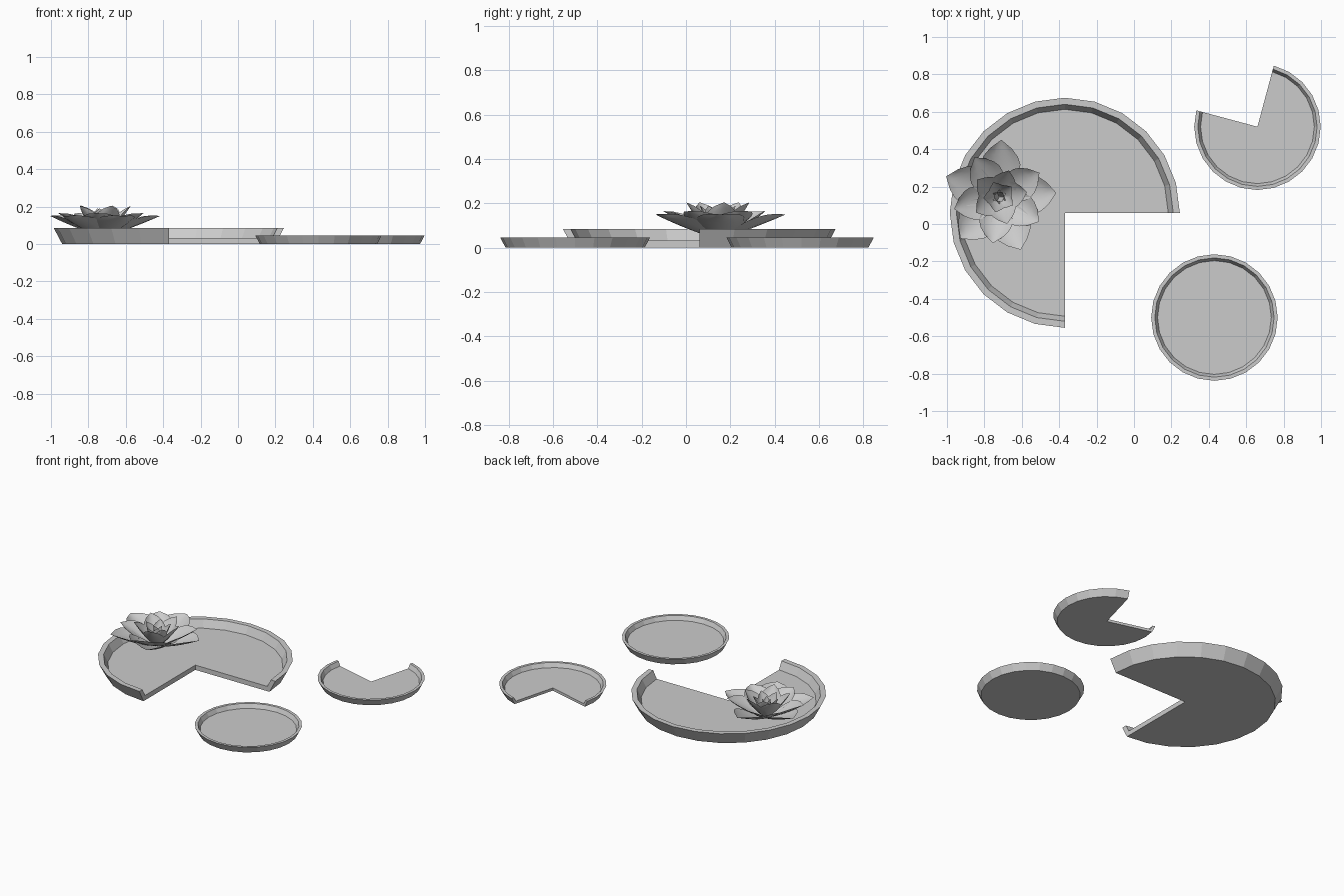
import bpy, bmesh
from math import sin, cos, pi, radians

if "Cube" in bpy.data.objects:
    bpy.data.objects.remove(bpy.data.objects["Cube"])


def finish(bm, name):
    bmesh.ops.recalc_face_normals(bm, faces=bm.faces)
    me = bpy.data.meshes.new(name)
    bm.to_mesh(me)
    bm.free()
    ob = bpy.data.objects.new(name, me)
    bpy.context.collection.objects.link(ob)
    return ob


# Pad section (radius, z): underside centre, outer wall, rim, floor centre
PROFILE = [(0, 0), (0.57, 0), (0.615, 0.085), (0.58, 0.085), (0.553, 0.033), (0, 0.033)]


def pad(name, x, y, scale, start=0, sweep=360):
    bm = bmesh.new()
    vs = [bm.verts.new((r * scale, 0, z * scale)) for r, z in PROFILE]
    closed = sweep == 360
    n = len(vs)
    edges = [bm.edges.new((vs[i], vs[(i + 1) % n])) for i in range(n - 1 if closed else n)]
    if not closed:
        cap = bm.faces.new(vs)
        geom = [cap]
    else:
        geom = vs + edges
    bmesh.ops.spin(bm, geom=geom, cent=(0, 0, 0), axis=(0, 0, 1),
                   angle=radians(sweep), steps=sweep // 15)
    bmesh.ops.remove_doubles(bm, verts=bm.verts, dist=1e-5)
    ob = finish(bm, name)
    ob.location = (x, y, 0)
    ob.rotation_euler.z = radians(start)
    return ob


pad("large_notched_pad", -0.37, 0.06, 1.0, 0, 270)
pad("small_notched_pad", 0.66, 0.52, 0.55, 165, 270)
pad("small_round_pad", 0.43, -0.50, 0.55)


# Cupped petal: narrow base, widest past the middle, pointed tip
def petal(bm, angle, reach, height, width, cup, curve):
    a = radians(angle)
    nu, nv = 8, 6
    rows = []
    for i in range(nu + 1):
        u = i / nu
        half = width / 2 * max(sin(pi * u ** 1.25), 0) ** 0.8
        row = []
        for j in range(nv + 1):
            v = 2 * j / nv - 1
            lift = cup * half * v * v
            slope = height / (reach + height)
            r = reach * u - lift * slope
            t = half * v
            z = height * u ** curve + lift * (1 - slope)
            row.append(bm.verts.new((r * cos(a) - t * sin(a), r * sin(a) + t * cos(a), z)))
        rows.append(row)
    for p, q in zip(rows, rows[1:]):
        for j in range(nv):
            bm.faces.new((p[j], p[j + 1], q[j + 1], q[j]))


# Petal rings: angles, reach, height, width, cup, curve
RINGS = [
    ("outer_petals", (4, 88, 159, 227, 292), 0.305, 0.11, 0.215, 0.45, 1.2),
    ("second_petals", (31, 122, 195, 262, 328), 0.25, 0.125, 0.18, 0.5, 1.2),
    ("third_petals", (10, 70, 142, 214, 286), 0.15, 0.165, 0.14, 0.5, 1.3),
    ("inner_petals", (40, 112, 184, 256, 328), 0.085, 0.15, 0.10, 0.6, 1.4),
    ("bud_petals", (60, 180, 300), 0.03, 0.135, 0.075, 0.6, 1.5),
]
for name, angles, *shape in RINGS:
    bm = bmesh.new()
    for ang in angles:
        petal(bm, ang, *shape)
    bmesh.ops.remove_doubles(bm, verts=bm.verts, dist=1e-5)
    ob = finish(bm, name)
    ob.location = (-0.72, 0.145, 0.04)
    for p in ob.data.polygons:
        p.use_smooth = True
